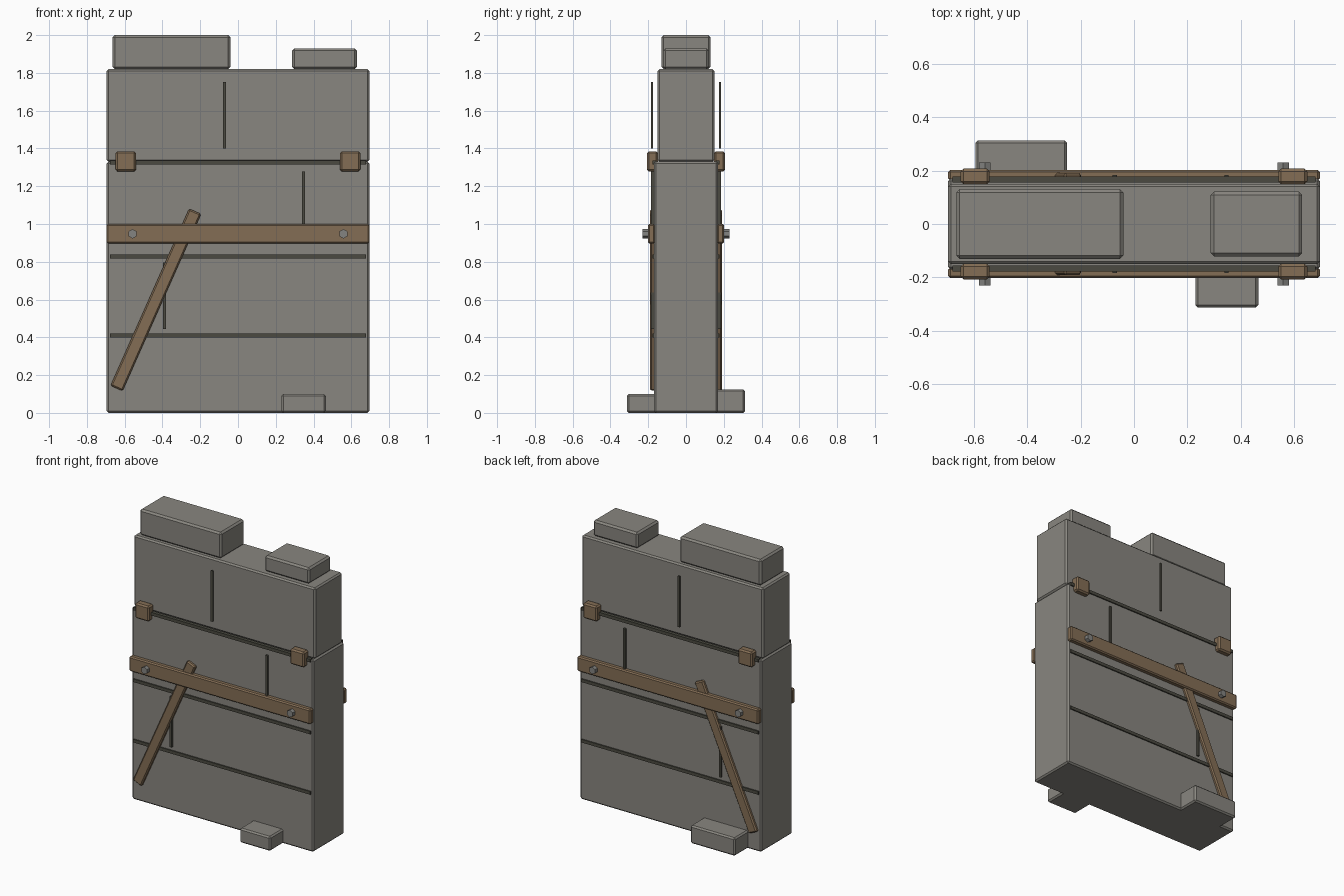
import bpy
import math
from mathutils import Matrix, Vector

cube = bpy.data.objects.get("Cube")
if cube:
    bpy.data.objects.remove(cube, do_unlink=True)


def material(name, rgb):
    mat = bpy.data.materials.new(name)
    mat.use_nodes = True
    mat.diffuse_color = (*rgb, 1)
    mat.node_tree.nodes["Principled BSDF"].inputs["Base Color"].default_value = (*rgb, 1)
    return mat


STONE = material("grey stone", (0.25, 0.24, 0.215))
WOOD = material("brown wood", (0.23, 0.155, 0.09))
JOINT = material("dark mortar", (0.07, 0.068, 0.052))
IRON = material("grey iron", (0.23, 0.23, 0.22))


def finish(obj, name, mat, bevel):
    obj.name = name
    obj.data.materials.append(mat)
    if bevel:
        mod = obj.modifiers.new("chamfer", "BEVEL")
        mod.width = bevel
        mod.segments = 1
    return obj


def box(name, mat, x, y, z, bevel=0.0):
    """Chamfered box spanning the given (low, high) ranges."""
    spans = [sorted(r) for r in (x, y, z)]
    centre = Vector([(a + b) / 2 for a, b in spans])
    size = [b - a for a, b in spans]
    bpy.ops.mesh.primitive_cube_add(size=1)
    obj = bpy.context.object
    obj.data.transform(Matrix.Diagonal((*size, 1)))
    obj.location = centre
    return finish(obj, name, mat, bevel)


HALF = 0.695   # half width of the wall
SEAM = 1.33    # height where the wall steps in

# Wall body
box("lower_wall", STONE, (-HALF, HALF), (-0.17, 0.17), (0, SEAM), 0.01)
box("upper_wall", STONE, (-HALF, HALF), (-0.15, 0.15), (SEAM, 1.82), 0.01)

# Loose stones on top and at the foot
box("large_top_stone", STONE, (-0.664, -0.04), (-0.13, 0.13), (1.82, 2.0), 0.012)
box("small_top_stone", STONE, (0.287, 0.629), (-0.121, 0.121), (1.82, 1.93), 0.012)
box("front_foot_stone", STONE, (0.23, 0.465), (-0.313, -0.15), (0, 0.1), 0.01)
box("back_foot_stone", STONE, (-0.593, -0.25), (0.15, 0.313), (0, 0.125), 0.01)

# Details repeated on both faces
for side, s in (("front", -1), ("back", 1)):
    # Horizontal mortar lines
    for i, z in enumerate((0.41, 0.828, 1.326)):
        box(f"{side}_course_joint_{i + 1}", JOINT, (-0.678, 0.678),
            (s * 0.155, s * 0.178), (z - 0.011, z + 0.011))

    # Vertical mortar lines
    for i, (x, low, high) in enumerate(((-0.388, 0.445, 0.795),
                                        (0.346, 0.925, 1.277),
                                        (-0.072, 1.4, 1.753))):
        box(f"{side}_upright_joint_{i + 1}", JOINT, (x - 0.008, x + 0.008),
            (s * 0.176, s * 0.184) if i == 2 else (s * 0.165, s * 0.184), (low, high))

    # Crossing plank and slanted brace
    box(f"{side}_plank", WOOD, (-HALF, HALF), (s * 0.163, s * 0.202), (0.897, 1.0), 0.008)
    foot, head = Vector((-0.643, 0.13)), Vector((-0.227, 1.067))
    run = head - foot
    brace = box(f"{side}_brace", WOOD, (-0.035, 0.035), (s * 0.16, s * 0.191),
                (-run.length / 2, run.length / 2), 0.008)
    mid = (foot + head) / 2
    brace.location.x, brace.location.z = mid
    brace.rotation_euler.y = math.atan2(run.x, run.y)

    # Corner clamps and hexagonal bolts
    for end, e in (("right", -1), ("left", 1)):
        box(f"{side}_{end}_clamp", WOOD, (e * 0.54, e * 0.648),
            (s * 0.149, s * 0.207), (1.278, 1.385), 0.01)
        bpy.ops.mesh.primitive_cylinder_add(vertices=6, radius=0.025, depth=0.05)
        bolt = bpy.context.object
        bolt.data.transform(Matrix.Rotation(math.pi / 2, 4, "X"))
        bolt.location = (e * 0.558, s * 0.205, 0.948)
        finish(bolt, f"{side}_{end}_bolt", IRON, 0)
